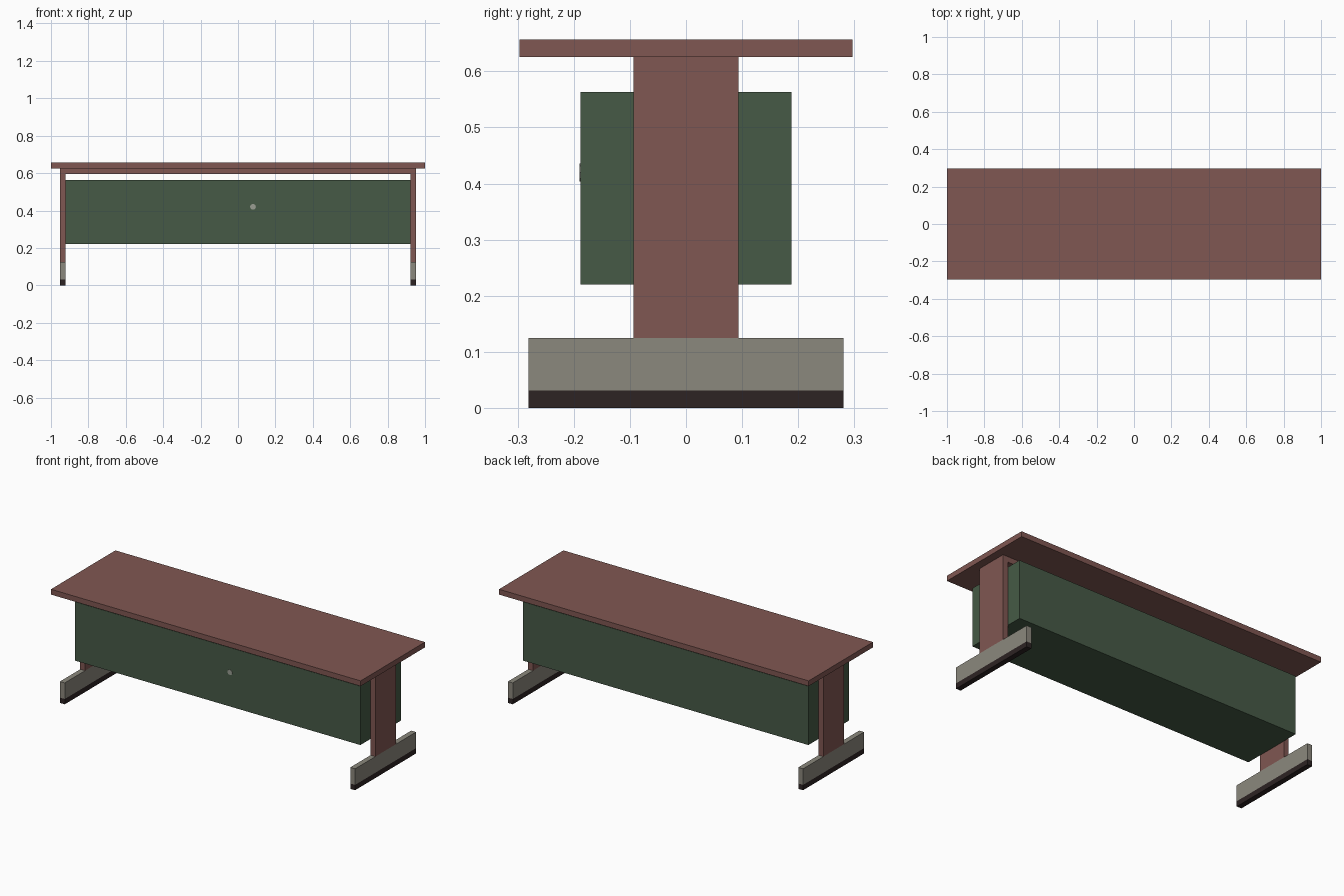
import bpy, bmesh, math
from mathutils import Matrix

if "Cube" in bpy.data.objects:
    bpy.data.objects.remove(bpy.data.objects["Cube"])


def material(name, rgb):
    m = bpy.data.materials.new(name)
    m.diffuse_color = (*rgb, 1)
    m.use_nodes = True
    m.node_tree.nodes["Principled BSDF"].inputs["Base Color"].default_value = m.diffuse_color
    return m


BROWN = material("red brown wood", (0.216, 0.095, 0.084))
GREEN = material("dark green", (0.061, 0.102, 0.061))
GREY = material("warm grey", (0.26, 0.246, 0.205))
BLACK = material("near black", (0.026, 0.017, 0.017))
PALE = material("pale grey", (0.32, 0.34, 0.29))


def finish(name, bm, mat):
    mesh = bpy.data.meshes.new(name)
    bm.to_mesh(mesh)
    bm.free()
    mesh.materials.append(mat)
    ob = bpy.data.objects.new(name, mesh)
    bpy.context.collection.objects.link(ob)
    return ob


def box(name, x, y, z, mat):
    """Box from (min, max) pairs on each axis."""
    bm = bmesh.new()
    centre = Matrix.Translation([(a + b) / 2 for a, b in (x, y, z)])
    size = Matrix.Diagonal([b - a for a, b in (x, y, z)] + [1])
    bmesh.ops.create_cube(bm, size=1, matrix=centre @ size)
    return finish(name, bm, mat)


# Table top, the rail beneath it and the hanging cabinet
box("table_top", (-1, 1), (-0.297, 0.297), (0.626, 0.657), BROWN)
box("top_rail", (-0.922, 0.922), (-0.094, 0.094), (0.594, 0.626), BROWN)
box("cabinet", (-0.922, 0.922), (-0.188, 0.188), (0.22, 0.563), GREEN)

# Legs with grey feet on dark pads
for side, s in (("left", -1), ("right", 1)):
    x = sorted((s * 0.922, s * 0.953))
    box(side + "_leg", x, (-0.094, 0.094), (0.125, 0.626), BROWN)
    box(side + "_foot", x, (-0.281, 0.281), (0.031, 0.125), GREY)
    box(side + "_foot_pad", x, (-0.281, 0.281), (0, 0.031), BLACK)

# Small round keyhole plate on the front
bm = bmesh.new()
bmesh.ops.create_cone(bm, cap_ends=True, segments=8, radius1=0.016, radius2=0.016, depth=0.002,
                      matrix=Matrix.Translation((0.08, -0.189, 0.42)) @ Matrix.Rotation(math.pi / 2, 4, 'X'))
finish("keyhole_plate", bm, PALE)
